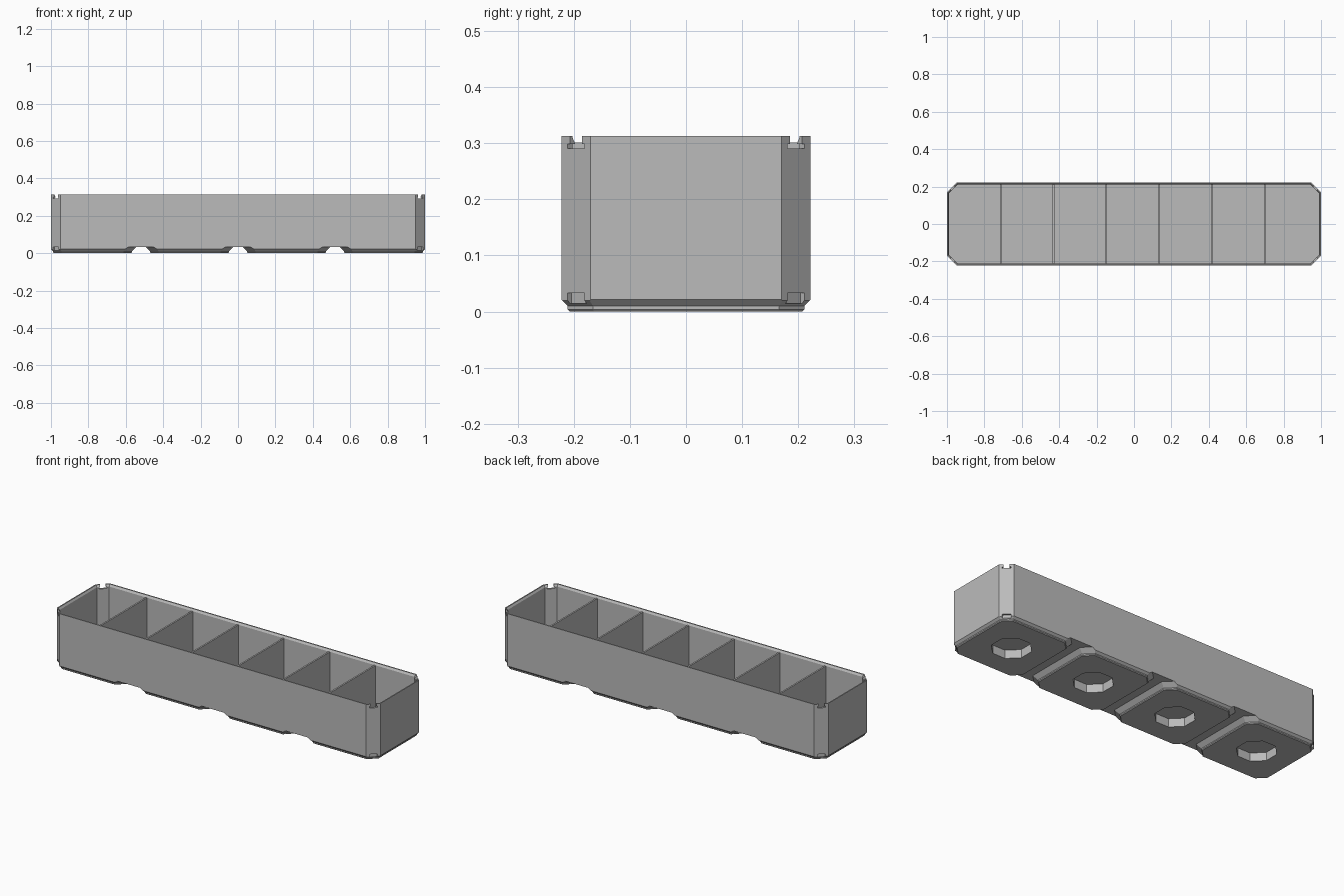
import bpy
import bmesh
from math import radians
from mathutils import Matrix

cube = bpy.data.objects.get("Cube")
if cube:
    bpy.data.objects.remove(cube)

HX, HY, TOP, CORNER = 1.0, 0.222, 0.313, 0.052   # outer half sizes, height, corner cut
UNDER, FLOOR, WALL = 0.032, 0.055, 0.012
PITCH = 0.5185

grey = bpy.data.materials.new("plain grey")
grey.use_nodes = True
COLOUR = (0.5, 0.5, 0.5, 1)
grey.diffuse_color = COLOUR
grey.node_tree.nodes["Principled BSDF"].inputs["Base Color"].default_value = COLOUR


def make(name, bm):
    bmesh.ops.recalc_face_normals(bm, faces=bm.faces)
    mesh = bpy.data.meshes.new(name)
    bm.to_mesh(mesh)
    bm.free()
    mesh.materials.append(grey)
    ob = bpy.data.objects.new(name, mesh)
    bpy.context.collection.objects.link(ob)
    return ob


def octagon(hx, hy, c):
    """Rectangle outline with its corners cut at 45 degrees."""
    return [(hx, c - hy), (hx, hy - c), (hx - c, hy), (c - hx, hy),
            (-hx, hy - c), (-hx, c - hy), (c - hx, -hy), (hx - c, -hy)]


def loft(name, levels, x=0):
    """Stack of octagons; each level is (z, half x, half y, corner)."""
    bm = bmesh.new()
    rings = [[bm.verts.new((px + x, py, z)) for px, py in octagon(hx, hy, c)]
             for z, hx, hy, c in levels]
    for a, b in zip(rings, rings[1:]):
        for i in range(8):
            j = (i + 1) % 8
            bm.faces.new((a[i], a[j], b[j], b[i]))
    bm.faces.new(rings[0])
    bm.faces.new(rings[-1])
    return make(name, bm)


def box(name, size, centre, turn=0):
    bm = bmesh.new()
    bmesh.ops.create_cube(bm, size=1, matrix=Matrix.Translation(centre)
                          @ Matrix.Rotation(radians(turn), 4, 'Z')
                          @ Matrix.Diagonal((*size, 1)))
    return make(name, bm)


def combine(target, tool, operation):
    """Apply a boolean and discard the tool."""
    mod = target.modifiers.new("cut", 'BOOLEAN')
    mod.object, mod.operation, mod.solver = tool, operation, 'EXACT'
    bpy.context.view_layer.objects.active = target
    bpy.ops.object.modifier_apply(modifier=mod.name)
    bpy.data.objects.remove(tool)


# Tray body
body = loft("tray_body", [(UNDER, HX, HY, CORNER), (TOP, HX, HY, CORNER)])

# Flared feet, trimmed flush with the body sides
for i in range(4):
    x = (i - 1.5) * PITCH
    foot = loft("foot", [(0, 0.207, 0.207, 0.043), (0.004, 0.211, 0.211, 0.045),
                         (0.01, 0.211, 0.211, 0.045), (UNDER, 0.233, 0.233, 0.054)], x)
    trim = loft("foot_trim", [(-0.1, HX, HY, CORNER), (0.1, HX, HY, CORNER)])
    combine(foot, trim, 'INTERSECT')
    combine(body, foot, 'UNION')

# Inside of the tray, with a thinner bevelled rim
lip = WALL / 2
inner = (HX - WALL, HY - WALL, CORNER - WALL * 0.58)
rim = (HX - lip, HY - lip, CORNER - lip * 0.58)
cavity = loft("cavity", [(FLOOR, *inner), (TOP - 0.012, *inner),
                         (TOP - 0.003, *rim), (TOP + 0.05, *rim)])
combine(body, cavity, 'DIFFERENCE')

# Octagonal sockets under the feet
for i in range(4):
    socket = loft("socket", [(-0.05, 0.095, 0.095, 0.056),
                             (0.046, 0.095, 0.095, 0.056)], (i - 1.5) * PITCH)
    combine(body, socket, 'DIFFERENCE')

# Corner slots at the rim and latch pockets at the base
for sx in (-1, 1):
    for sy in (-1, 1):
        x, y = sx * (HX - CORNER / 2), sy * (HY - CORNER / 2)
        turn = 45 * sx * sy
        for depth, width, low, high in ((0.06, 0.030, 0.295, 0.35),
                                        (0.06, 0.042, 0.291, 0.299),
                                        (0.02, 0.042, 0.014, 0.033)):
            cutter = box("corner_cut", (depth, width, high - low),
                         (x, y, (low + high) / 2), turn)
            combine(body, cutter, 'DIFFERENCE')

# Thin dividers between the seven compartments
for i in range(6):
    box(f"divider_{i + 1}", (0.009, 2 * (HY - WALL) + 0.004, TOP - 0.012 - FLOOR + 0.004),
        ((i - 2.5) * 0.2825 - 0.007, 0, (TOP - 0.012 + FLOOR - 0.004) / 2))
